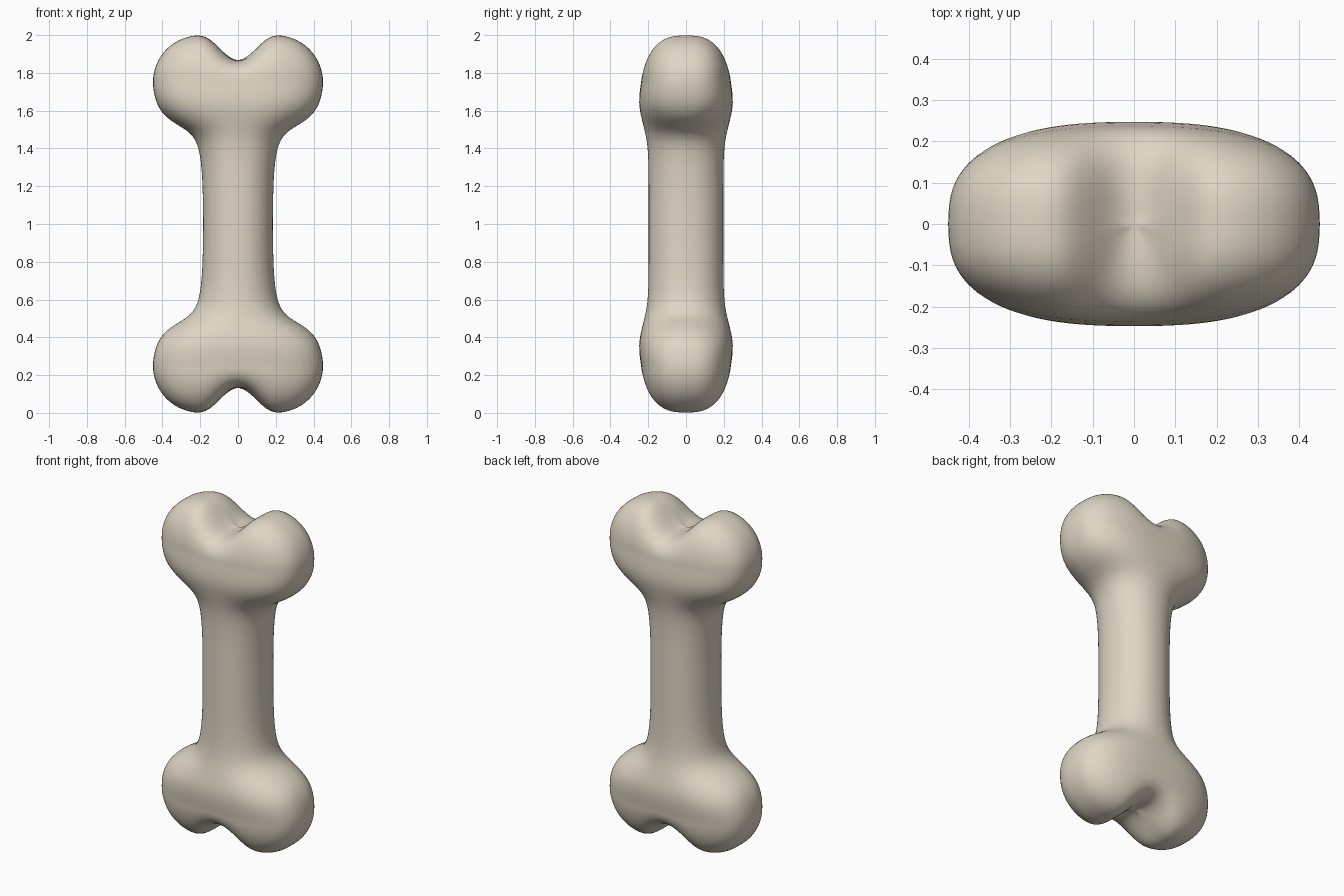
import bpy, bmesh, math

cube = bpy.data.objects.get("Cube")
if cube:
    bpy.data.objects.remove(cube, do_unlink=True)

SEGMENTS = 48
CAP_RINGS = 16
RIM_Z, RIM_X, RIM_Y, RIM_N = 0.75, 0.452, 0.238, 2.7

# Bone material
ivory = bpy.data.materials.new("ivory")
ivory.use_nodes = True
colour = (0.74, 0.68, 0.56, 1)
ivory.diffuse_color = colour
ivory.node_tree.nodes["Principled BSDF"].inputs["Base Color"].default_value = colour


def outline(rx, ry, n):
    """Rounded oval cross-section; higher n is boxier."""
    points = []
    for i in range(SEGMENTS):
        a = math.tau * i / SEGMENTS
        c, s = math.cos(a), math.sin(a)
        points.append((rx * math.copysign(abs(c) ** (2 / n), c),
                       ry * math.copysign(abs(s) ** (2 / n), s)))
    return points


def cap_height(x, y):
    """Two rounded knobs with a cleft between them."""
    x = abs(x)
    if x > 0.2:
        ridge = 0.25 * math.sqrt(max(0, 1 - ((x - 0.2) / (RIM_X - 0.2)) ** 2))
    else:
        ridge = 0.115 + 0.135 * (1 - math.cos(math.pi * x / 0.2)) / 2
    edge = RIM_Y * max(0, 1 - (x / RIM_X) ** RIM_N) ** (1 / RIM_N)
    v = min(1, abs(y) / edge) if edge > 1e-5 else 1
    return RIM_Z + ridge * math.sqrt(1 - v ** 2.7)


# Shaft and flared end: height, half width, half depth, boxiness
sections = [
    (0.00, 0.185, 0.198, 2.1),
    (0.15, 0.186, 0.198, 2.1),
    (0.28, 0.191, 0.198, 2.1),
    (0.38, 0.203, 0.201, 2.1),
    (0.44, 0.222, 0.208, 2.1),
    (0.485, 0.255, 0.217, 2.1),
    (0.52, 0.312, 0.226, 2.1),
    (0.55, 0.362, 0.233, 2.2),
    (0.59, 0.405, 0.243, 2.4),
    (0.64, 0.433, 0.250, 2.6),
    (0.70, 0.448, 0.246, 2.7),
    (RIM_Z, RIM_X, RIM_Y, RIM_N),
]

bm = bmesh.new()
rings = [[bm.verts.new((x, y, z)) for x, y in outline(rx, ry, n)]
         for z, rx, ry, n in sections]

# Knobbed cap, closing in concentric rings
rim = outline(RIM_X, RIM_Y, RIM_N)
for k in range(1, CAP_RINGS):
    t = math.cos(math.pi / 2 * k / CAP_RINGS)
    rings.append([bm.verts.new((x * t, y * t, cap_height(x * t, y * t)))
                  for x, y in rim])

for low, high in zip(rings, rings[1:]):
    for i in range(SEGMENTS):
        j = (i + 1) % SEGMENTS
        bm.faces.new((low[i], low[j], high[j], high[i]))
tip = bm.verts.new((0, 0, cap_height(0, 0)))
for i in range(SEGMENTS):
    bm.faces.new((rings[-1][i], rings[-1][(i + 1) % SEGMENTS], tip))
bmesh.ops.recalc_face_normals(bm, faces=bm.faces)
for face in bm.faces:
    face.smooth = True

mesh = bpy.data.meshes.new("bone")
bm.to_mesh(mesh)
bm.free()
mesh.materials.append(ivory)
bone = bpy.data.objects.new("bone", mesh)
bone.location.z = 1
bpy.context.collection.objects.link(bone)

# Lower half mirrors the upper half
mirror = bone.modifiers.new("mirror", 'MIRROR')
mirror.use_axis = (False, False, True)
mirror.merge_threshold = 0.001
smooth = bone.modifiers.new("smooth", 'SUBSURF')
smooth.levels = smooth.render_levels = 1
